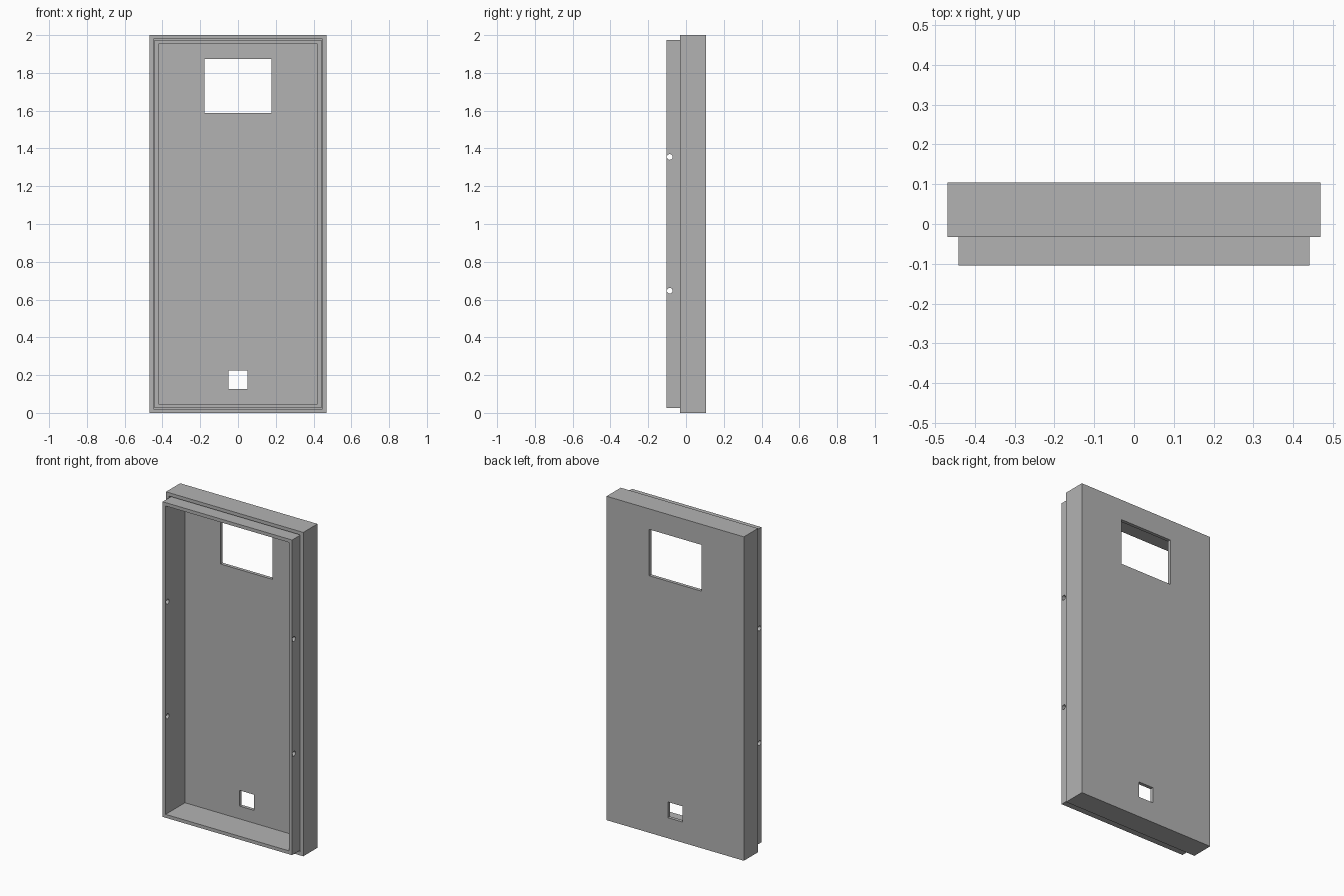
import bpy
import math

if "Cube" in bpy.data.objects:
    bpy.data.objects.remove(bpy.data.objects["Cube"])

HALF_W, HEIGHT = 0.469, 2.0
FRONT, RIM, BACK = -0.104, -0.033, 0.105
WALL, GAP = 0.021, 0.006
FLOOR = BACK - WALL

grey = bpy.data.materials.new("case grey")
grey.use_nodes = True
grey.diffuse_color = (0.45, 0.45, 0.45, 1)
grey.node_tree.nodes["Principled BSDF"].inputs["Base Color"].default_value = (0.45, 0.45, 0.45, 1)


def box(name, x0, x1, y0, y1, z0, z1):
    bpy.ops.mesh.primitive_cube_add(
        size=1, location=((x0 + x1) / 2, (y0 + y1) / 2, (z0 + z1) / 2))
    ob = bpy.context.object
    ob.name = name
    ob.scale = (x1 - x0, y1 - y0, z1 - z0)
    bpy.ops.object.transform_apply(location=True, rotation=True, scale=True)
    ob.data.materials.append(grey)
    return ob


def inset_box(name, inset, y0, y1):
    """Box following the case outline, moved inward by the inset."""
    return box(name, inset - HALF_W, HALF_W - inset, y0, y1, inset, HEIGHT - inset)


def cut(target, cutter):
    mod = target.modifiers.new("cut", "BOOLEAN")
    mod.operation = "DIFFERENCE"
    mod.solver = "EXACT"
    mod.object = cutter
    cutter.hide_render = True
    bpy.context.view_layer.objects.active = target
    bpy.ops.object.modifier_apply(modifier=mod.name)
    bpy.data.objects.remove(cutter)


# Outer shell: an open tray with two rectangular openings in its back
shell = inset_box("outer_shell", 0, RIM, BACK)
cut(shell, inset_box("shell_cavity", WALL, RIM - 0.1, FLOOR))
cut(shell, box("screen_opening", -0.178, 0.178, 0, 0.2, 1.587, 1.873))
cut(shell, box("port_opening", -0.05, 0.05, 0, 0.2, 0.127, 0.224))

# Inner lip: a frame standing on the tray floor, just clear of the shell wall
lip = inset_box("inner_lip", WALL + GAP, FRONT, FLOOR)
cut(lip, inset_box("lip_cavity", 2 * WALL + GAP, FRONT - 0.1, BACK + 0.1))

# Screw holes through both sides of the lip
for z in (0.647, 1.355):
    bpy.ops.mesh.primitive_cylinder_add(
        vertices=24, radius=0.015, depth=1.2,
        location=(0, -0.086, z), rotation=(0, math.pi / 2, 0))
    hole = bpy.context.object
    hole.data.materials.append(grey)
    cut(lip, hole)
